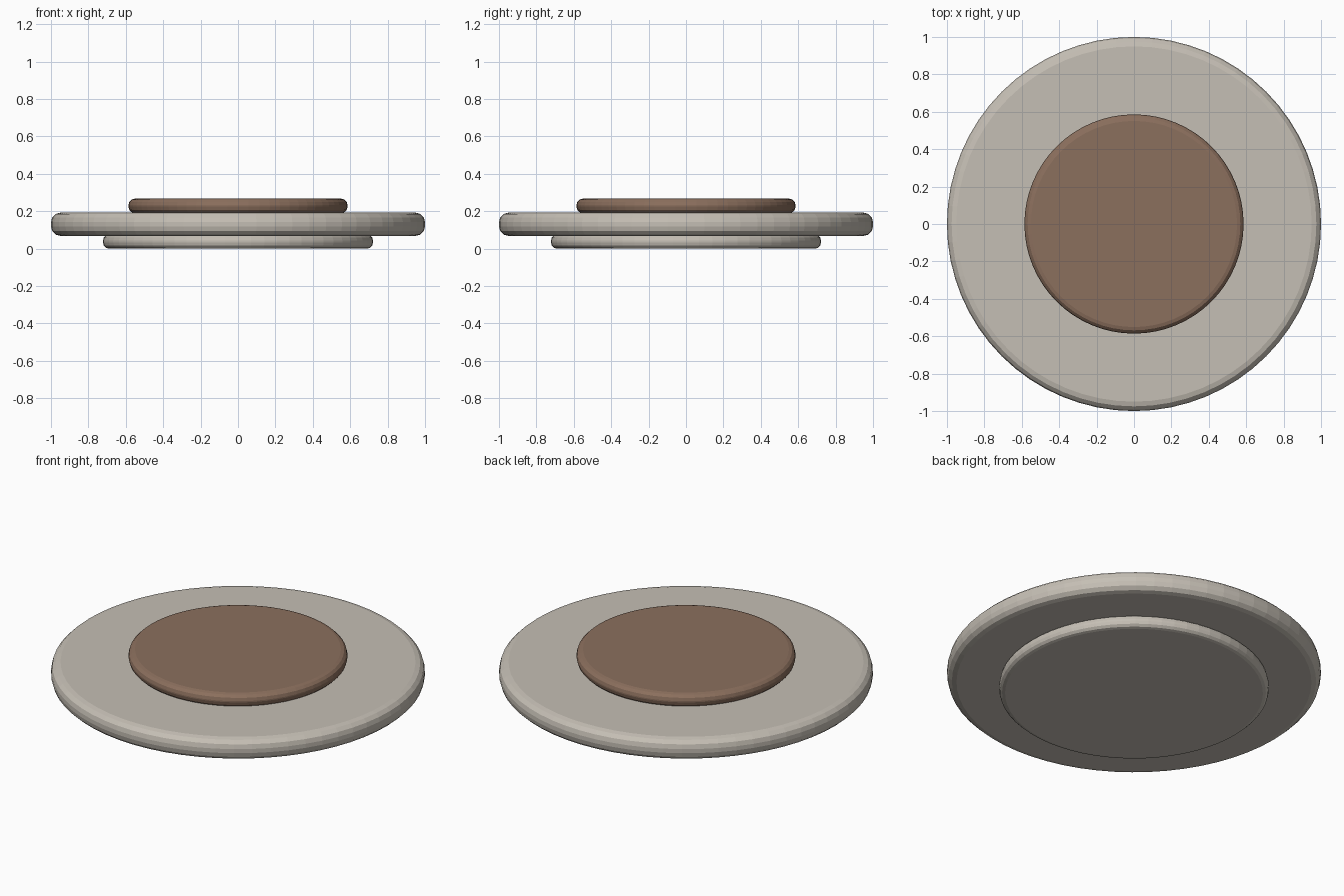
import bpy

if "Cube" in bpy.data.objects:
    bpy.data.objects.remove(bpy.data.objects["Cube"])


def material(name, colour):
    mat = bpy.data.materials.new(name)
    mat.diffuse_color = (*colour, 1.0)
    mat.use_nodes = True
    mat.node_tree.nodes["Principled BSDF"].inputs["Base Color"].default_value = mat.diffuse_color
    return mat


def rounded_disc(name, radius, z0, z1, bevel, mat):
    """Flat-shaded disc with both rims rounded."""
    bpy.ops.mesh.primitive_cylinder_add(
        vertices=64, radius=radius, depth=z1 - z0, location=(0, 0, (z0 + z1) / 2))
    disc = bpy.context.object
    disc.name = name
    disc.data.materials.append(mat)
    mod = disc.modifiers.new("rounded_rim", 'BEVEL')
    mod.width = bevel
    mod.segments = 3
    mod.limit_method = 'ANGLE'
    mod.angle_limit = 0.8
    return disc


stone = material("pale_stone", (0.56, 0.52, 0.46))
wood = material("brown_wood", (0.26, 0.16, 0.11))

# Lower foot, wide plate and raised centre
rounded_disc("foot", 0.722, 0.0, 0.075, 0.032, stone)
rounded_disc("plate", 1.0, 0.068, 0.192, 0.05, stone)
rounded_disc("centre_pad", 0.586, 0.19, 0.267, 0.035, wood)
